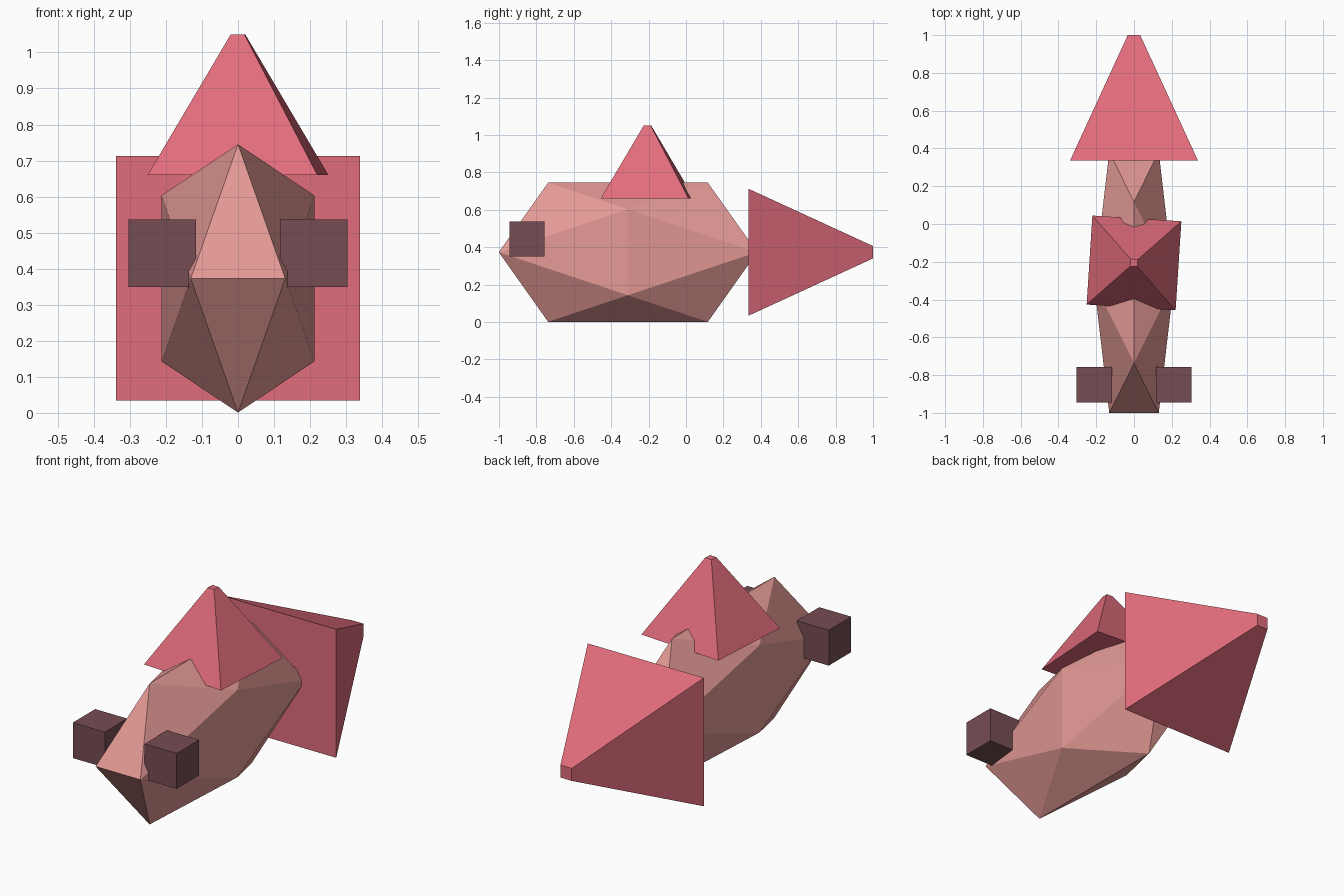
import bpy
import bmesh
from math import radians, sqrt
from mathutils import Matrix, Vector

cube = bpy.data.objects.get("Cube")
if cube:
    bpy.data.objects.remove(cube, do_unlink=True)


def make_material(name, rgb):
    mat = bpy.data.materials.new(name)
    mat.use_nodes = True
    color = (*rgb, 1.0)
    mat.diffuse_color = color
    mat.node_tree.nodes["Principled BSDF"].inputs["Base Color"].default_value = color
    return mat


salmon = make_material("salmon pink", (0.77, 0.32, 0.30))
coral = make_material("coral red", (0.75, 0.15, 0.20))
brown = make_material("dark brown", (0.18, 0.075, 0.088))


def add_object(name, bm, mat, location, rotation=(0, 0, 0)):
    bmesh.ops.recalc_face_normals(bm, faces=bm.faces[:])
    mesh = bpy.data.meshes.new(name)
    bm.to_mesh(mesh)
    bm.free()
    mesh.materials.append(mat)
    obj = bpy.data.objects.new(name, mesh)
    obj.location = location
    obj.rotation_euler = rotation
    bpy.context.collection.objects.link(obj)
    return obj


def tapered_block(base, tip, length):
    """Square block centred on its axis, narrowing from base width to tip width."""
    bm = bmesh.new()
    bmesh.ops.create_cube(bm, size=1)
    for v in bm.verts:
        width = tip if v.co.z > 0 else base
        v.co = Vector((v.co.x * width, v.co.y * width, v.co.z * length))
    return bm


# Body: a stretched icosahedron, hulled from three golden rectangles
golden = (1 + sqrt(5)) / 2
bm = bmesh.new()
for a in (-1, 1):
    for b in (-golden, golden):
        for corner in ((a, b, 0), (0, a, b), (b, 0, a)):
            bm.verts.new(corner)
bmesh.ops.convex_hull(bm, input=bm.verts[:])
bmesh.ops.transform(bm, matrix=Matrix.Diagonal((0.131, 0.427, 0.23, 1)), verts=bm.verts[:])
add_object("body", bm, salmon, (0, -0.31, 0.373))

# Tail fin: pyramid with a cut-off tip pointing backwards
add_object("tail_fin", tapered_block(0.678, 0.066, 0.665), coral,
           (0, 0.6675, 0.373), (radians(-90), 0, 0))

# Back fin: smaller pyramid, turned slightly
add_object("back_fin", tapered_block(0.472, 0.038, 0.39), coral,
           (0, -0.206, 0.855), (0, 0, radians(-3.7)))

# Eyes: one cube on each side of the head
for name, side in (("left_eye", 1), ("right_eye", -1)):
    add_object(name, tapered_block(0.187, 0.187, 0.187), brown,
               (side * 0.21, -0.851, 0.443))
